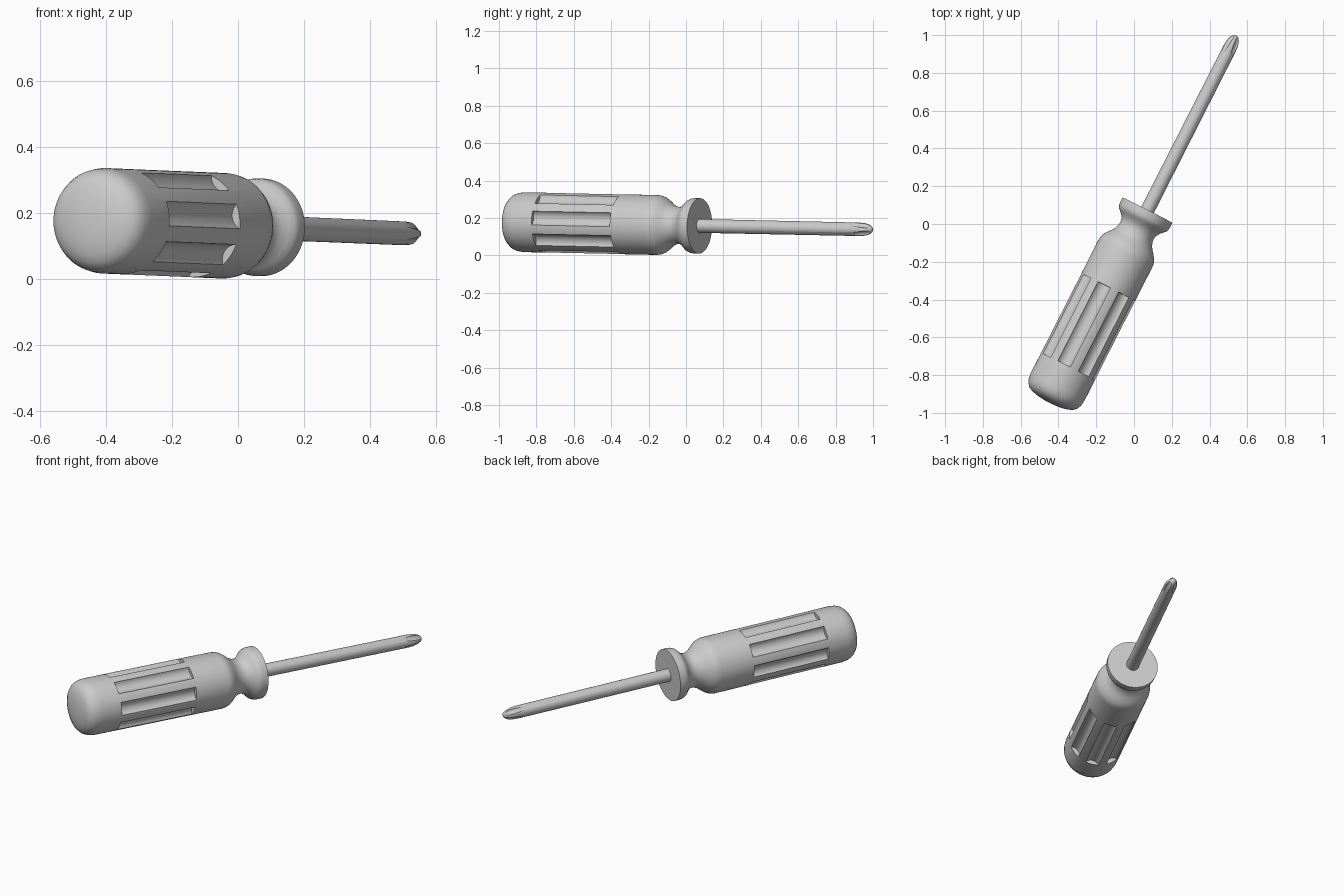
import bpy, bmesh, math
from mathutils import Matrix, Vector

if "Cube" in bpy.data.objects:
    bpy.data.objects.remove(bpy.data.objects["Cube"])

# Tool axis: local +Z runs from the butt to the tip, local +Y points up
axis = Vector((0.453, 0.891, -0.019)).normalized()
side = axis.cross(Vector((0, 0, -1))).normalized() * -1
up = axis.cross(side)
FRAME = Matrix((side, up, axis)).transposed().to_4x4()
FRAME.translation = (-0.447, -0.946, 0.179)


def make_object(name, bm):
    bmesh.ops.recalc_face_normals(bm, faces=bm.faces)
    mesh = bpy.data.meshes.new(name)
    bm.to_mesh(mesh)
    bm.free()
    obj = bpy.data.objects.new(name, mesh)
    bpy.context.collection.objects.link(obj)
    obj.matrix_world = FRAME
    return obj


def lathe(name, profile, segments):
    """Closed solid from (radius, height) points, capped at both ends."""
    bm = bmesh.new()
    rings = []
    for r, z in profile:
        rings.append([bm.verts.new((r * math.cos(a), r * math.sin(a), z))
                      for a in (2 * math.pi * i / segments for i in range(segments))])
    for lo, hi in zip(rings, rings[1:]):
        for i in range(segments):
            j = (i + 1) % segments
            bm.faces.new((lo[i], lo[j], hi[j], hi[i]))
    bm.faces.new(rings[0][::-1])
    bm.faces.new(rings[-1])
    return make_object(name, bm)


def rod_ring(name, count, first_angle, radius, start, end):
    """Ring of rods; start and end are (distance from axis, height)."""
    bm = bmesh.new()
    a, b = Vector((start[0], 0, start[1])), Vector((end[0], 0, end[1]))
    tilt = Vector((0, 0, 1)).rotation_difference(b - a).to_matrix().to_4x4()
    for k in range(count):
        spin = Matrix.Rotation(math.radians(first_angle + 360 * k / count), 4, 'Z')
        bmesh.ops.create_cone(bm, cap_ends=True, segments=32, radius1=radius, radius2=radius,
                              depth=(b - a).length,
                              matrix=spin @ Matrix.Translation((a + b) / 2) @ tilt)
    obj = make_object(name, bm)
    obj.hide_render = True
    return obj


def carve(obj, cutter):
    mod = obj.modifiers.new("carve", 'BOOLEAN')
    mod.operation = 'DIFFERENCE'
    mod.solver = 'EXACT'
    mod.use_self = True
    mod.object = cutter
    select(obj)
    bpy.ops.object.modifier_apply(modifier=mod.name)
    bpy.data.objects.remove(cutter)


def select(obj):
    bpy.ops.object.select_all(action='DESELECT')
    obj.select_set(True)
    bpy.context.view_layer.objects.active = obj


# Handle: domed butt, straight grip, rounded shoulder, neck and flared collar
handle = lathe("handle", [
    (0.03, 0.0), (0.07, 0.004), (0.105, 0.012), (0.13, 0.023), (0.147, 0.041),
    (0.156, 0.063), (0.160, 0.095), (0.160, 0.885), (0.158, 0.905), (0.151, 0.925),
    (0.137, 0.946), (0.121, 0.965), (0.108, 0.985), (0.101, 1.005), (0.099, 1.022),
    (0.102, 1.04), (0.112, 1.058), (0.128, 1.075), (0.141, 1.088), (0.146, 1.10),
    (0.148, 1.115), (0.148, 1.143)], 96)

# Eight scooped grip slots
carve(handle, rod_ring("slot_cutter", 8, -9, 0.045, (0.18, 0.215), (0.18, 0.685)))

# Steel shaft with rounded end
shaft = lathe("shaft", [
    (0.037, 1.12), (0.036, 2.10), (0.0345, 2.125), (0.031, 2.145),
    (0.025, 2.162), (0.016, 2.175), (0.006, 2.181)], 48)

# Four flutes leave the cross-shaped tip
carve(shaft, rod_ring("flute_cutter", 4, 45, 0.020, (0.058, 2.04), (0.032, 2.20)))

for part in (handle, shaft):
    select(part)
    bpy.ops.object.shade_smooth_by_angle(angle=math.radians(35))
